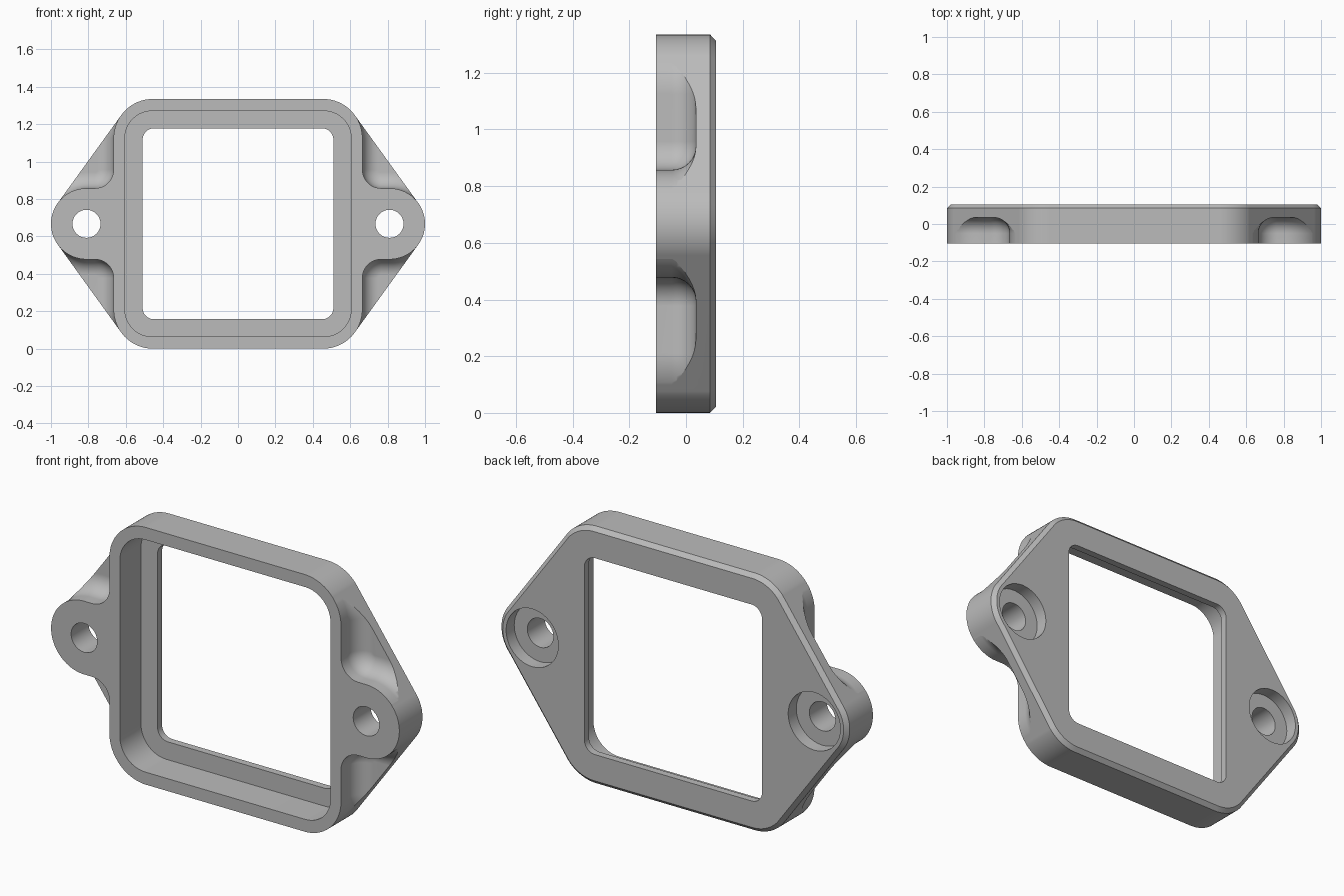
import bpy, bmesh
from math import radians, degrees, sin, cos, atan2, asin, hypot

cube = bpy.data.objects.get("Cube")
if cube:
    bpy.data.objects.remove(cube, do_unlink=True)

MID = 0.6675                     # height of the centre line
FRONT, BACK = -0.105, 0.105
BOSS_X, BOSS_R = 0.81, 0.19      # screw ears
BODY_X, BODY_R = 0.665, 0.21     # square frame
CX, CZ = BODY_X - BODY_R, MID - BODY_R   # frame corner centre, from the middle
# direction of the straight flank joining ear and frame corner
TANGENT = degrees(atan2(BOSS_X - CX, CZ) + asin((BODY_R - BOSS_R) / hypot(BOSS_X - CX, CZ)))

grey = bpy.data.materials.new("plain grey")
grey.use_nodes = True
grey.diffuse_color = (0.5, 0.5, 0.5, 1)
grey.node_tree.nodes["Principled BSDF"].inputs["Base Color"].default_value = (0.5, 0.5, 0.5, 1)


def arc(x, z, r, start, end, steps=12):
    angles = [radians(start + (end - start) * i / steps) for i in range(steps + 1)]
    return [(x + r * cos(a), z + r * sin(a)) for a in angles]


def loft(name, sections):
    """Solid through (y, outline) sections; outlines are measured from the middle."""
    bm = bmesh.new()
    rings = [[bm.verts.new((x, y, z + MID)) for x, z in outline] for y, outline in sections]
    for low, high in zip(rings, rings[1:]):
        for i in range(len(low)):
            j = (i + 1) % len(low)
            bm.faces.new((low[i], low[j], high[j], high[i]))
    bm.faces.new(rings[0])
    bm.faces.new(rings[-1])
    bmesh.ops.recalc_face_normals(bm, faces=bm.faces)
    mesh = bpy.data.meshes.new(name)
    bm.to_mesh(mesh)
    bm.free()
    mesh.materials.append(grey)
    obj = bpy.data.objects.new(name, mesh)
    bpy.context.collection.objects.link(obj)
    return obj


def plate_outline(inset):
    boss, body, t = BOSS_R - inset, BODY_R - inset, TANGENT
    return (arc(BOSS_X, 0, boss, -t, t, 20) + arc(CX, CZ, body, t, 90)
            + arc(-CX, CZ, body, 90, 180 - t) + arc(-BOSS_X, 0, boss, 180 - t, 180 + t, 20)
            + arc(-CX, -CZ, body, 180 + t, 270) + arc(CX, -CZ, body, 270, 360 - t))


def rounded_rect(hx, hz, r):
    x, z = hx - r, hz - r
    return (arc(x, z, r, 0, 90) + arc(-x, z, r, 90, 180)
            + arc(-x, -z, r, 180, 270) + arc(x, -z, r, 270, 360))


def recess_outline(t, sx, sz):
    """Corner relief between ear and frame, shrunk by t, mirrored by the signs."""
    fillet = 0.1
    lo, hi = TANGENT + 1, TANGENT - 1
    points = arc(BOSS_X, 0, 0.8, lo, lo, 1)[:1]
    points += arc(BOSS_X, 0, BOSS_R + t, lo, 90)
    points += arc(BODY_X + fillet, BOSS_R + fillet, fillet - t, 270, 180)
    points += arc(CX, CZ, BODY_R + t, 0, hi)
    points += arc(CX, CZ, 0.8, hi, hi, 1)[:1]
    return [(sx * x, sz * z) for x, z in points]


def cut(target, cutter):
    mod = target.modifiers.new("cut", "BOOLEAN")
    mod.operation = "DIFFERENCE"
    mod.solver = "EXACT"
    mod.object = cutter
    bpy.ops.object.modifier_apply(modifier=mod.name)
    bpy.data.objects.remove(cutter, do_unlink=True)


# Main body with a chamfered back edge
frame = loft("flanged_frame", [(FRONT, plate_outline(0)), (0.085, plate_outline(0)),
                               (BACK, plate_outline(0.021))])
bpy.ops.object.select_all(action="DESELECT")
frame.select_set(True)
bpy.context.view_layer.objects.active = frame

# Front pocket and the smaller window behind it
pocket = rounded_rect(0.605, 0.603, 0.145)
cut(frame, loft("pocket_cutter", [(-0.3, pocket), (0.068, pocket)]))
window = rounded_rect(0.51, 0.51, 0.06)
cut(frame, loft("window_cutter", [(-0.3, window), (0.3, window)]))

# Rounded recesses above and below each ear
FLOOR, ROUND = 0.035, 0.085
for sx in (1, -1):
    for sz in (1, -1):
        sections = [(-0.3, recess_outline(0, sx, sz))]
        for i in range(9):
            a = radians(90 * i / 8)
            sections.append((FLOOR - ROUND + ROUND * sin(a),
                             recess_outline(ROUND * (1 - cos(a)), sx, sz)))
        cut(frame, loft("recess_cutter", sections))

# Screw holes with counterbores at the back
for sx in (1, -1):
    for radius, start in ((0.075, -0.3), (0.15, 0.038)):
        ring = arc(sx * BOSS_X, 0, radius, 0, 360, 40)[:-1]
        cut(frame, loft("hole_cutter", [(start, ring), (0.3, ring)]))

bpy.ops.object.shade_smooth_by_angle(angle=radians(25))
weighted = frame.modifiers.new("even shading", "WEIGHTED_NORMAL")
weighted.keep_sharp = True
